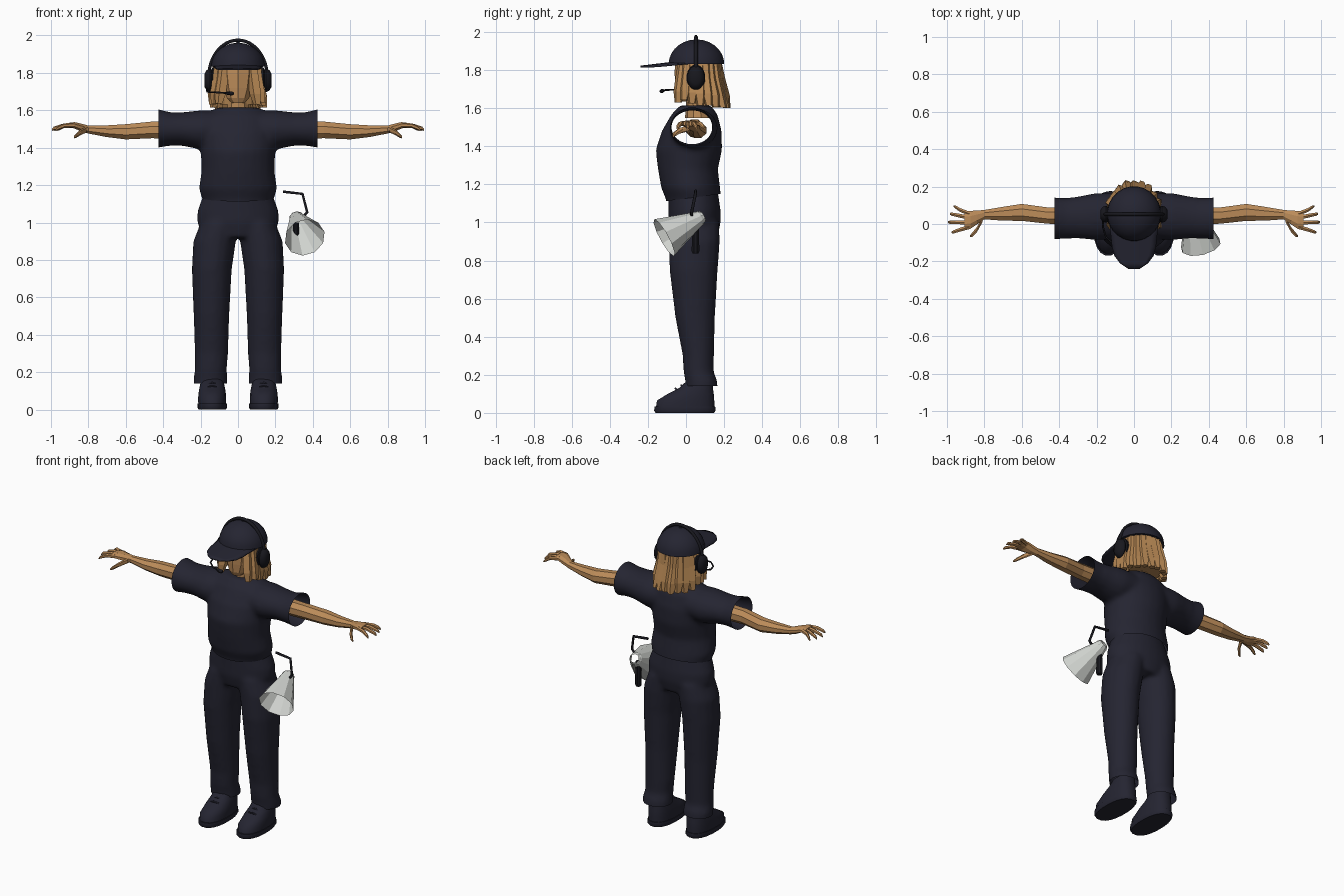
import bpy, bmesh, math, random
from mathutils import Vector

random.seed(4)
if "Cube" in bpy.data.objects:
    bpy.data.objects.remove(bpy.data.objects["Cube"])


def material(name, r, g, b):
    m = bpy.data.materials.new(name)
    m.use_nodes = True
    m.diffuse_color = (r, g, b, 1)
    bsdf = next(n for n in m.node_tree.nodes if n.type == 'BSDF_PRINCIPLED')
    bsdf.inputs["Base Color"].default_value = (r, g, b, 1)
    bsdf.inputs["Roughness"].default_value = 0.8
    return m


CLOTH = material("navy_cloth", 0.018, 0.018, 0.031)
PLASTIC = material("black_plastic", 0.009, 0.009, 0.013)
SKIN = material("tan_skin", 0.50, 0.26, 0.10)
HAIR = material("golden_hair", 0.48, 0.25, 0.09)
GREY = material("light_grey", 0.65, 0.67, 0.64)


def loft(bm, stations, axis='z', n=16, s=1, power=1.0, cap=True):
    """Skin elliptical sections (x, y, z, a, b) stacked along an axis; s mirrors x."""
    rings = []
    for x, y, z, a, b in stations:
        ring = []
        for i in range(n):
            t = math.tau * (i + 0.5) / n
            u = a * math.copysign(abs(math.cos(t)) ** power, math.cos(t))
            v = b * math.copysign(abs(math.sin(t)) ** power, math.sin(t))
            p = (x + u, y + v, z) if axis == 'z' else (x, y + u, z + v)
            ring.append(bm.verts.new((s * p[0], p[1], p[2])))
        rings.append(ring)
    for lo, hi in zip(rings, rings[1:]):
        for i in range(n):
            j = (i + 1) % n
            bm.faces.new((lo[i], lo[j], hi[j], hi[i]))
    if cap:
        bm.faces.new(rings[0])
        bm.faces.new(rings[-1])


def finish(name, bm, mat, smooth=None):
    bmesh.ops.recalc_face_normals(bm, faces=bm.faces[:])
    mesh = bpy.data.meshes.new(name)
    bm.to_mesh(mesh)
    bm.free()
    mesh.materials.append(mat)
    ob = bpy.data.objects.new(name, mesh)
    bpy.context.collection.objects.link(ob)
    if smooth:
        bpy.ops.object.select_all(action='DESELECT')
        ob.select_set(True)
        bpy.context.view_layer.objects.active = ob
        bpy.ops.object.shade_smooth_by_angle(angle=math.radians(smooth))
    return ob


def fuse(name, bm, mat, cuts):
    """Merge overlapping volumes into one soft garment, then trim it open."""
    ob = finish(name + "_form", bm, mat)
    rm = ob.modifiers.new("merge", 'REMESH')
    rm.mode, rm.voxel_size = 'VOXEL', 0.014
    sm = ob.modifiers.new("soften", 'SMOOTH')
    sm.factor, sm.iterations = 0.5, 6
    dg = bpy.context.evaluated_depsgraph_get()
    mesh = bpy.data.meshes.new_from_object(ob.evaluated_get(dg))
    bpy.data.objects.remove(ob)
    out = bmesh.new()
    out.from_mesh(mesh)
    for co, no in cuts:
        bmesh.ops.bisect_plane(out, geom=out.verts[:] + out.edges[:] + out.faces[:],
                               plane_co=co, plane_no=no, clear_outer=True)
    return finish(name, out, mat, 60)


def tube(name, pts, radius, mat):
    cu = bpy.data.curves.new(name, 'CURVE')
    cu.dimensions, cu.bevel_depth, cu.bevel_resolution = '3D', radius, 1
    cu.use_fill_caps = True
    sp = cu.splines.new('POLY')
    sp.points.add(len(pts) - 1)
    for p, co in zip(sp.points, pts):
        p.co = (*co, 1)
    cu.materials.append(mat)
    ob = bpy.data.objects.new(name, cu)
    bpy.context.collection.objects.link(ob)


SIDES = ((1, "left"), (-1, "right"))

# Shirt: torso and open sleeves
bm = bmesh.new()
loft(bm, [(0, .04, 1.06, .185, .14), (0, .04, 1.12, .19, .145), (0, .025, 1.18, .21, .155),
          (0, .01, 1.28, .195, .158), (0, .015, 1.38, .20, .175), (0, .03, 1.48, .21, .158),
          (0, .045, 1.57, .19, .12), (0, .05, 1.615, .11, .08)], n=24)
for s, _ in SIDES:
    loft(bm, [(.06, .045, 1.50, .12, .10), (.2, .04, 1.495, .128, .106), (.3, .035, 1.5, .113, .09),
              (.36, .03, 1.5, .11, .09), (.47, .03, 1.505, .115, .113)], 'x', s=s)
fuse("shirt", bm, CLOTH, [((.425, 0, 0), (1, 0, 0)), ((-.425, 0, 0), (-1, 0, 0)),
                          ((0, .03, 1.13), (0, .13, -1))])

# Trousers: hips and two legs
bm = bmesh.new()
loft(bm, [(0, .045, .92, .17, .12), (0, .045, 1.0, .22, .138), (0, .045, 1.06, .218, .138),
          (0, .035, 1.18, .175, .13)], n=24)
for s, _ in SIDES:
    loft(bm, [(.145, .085, .09, .09, .085), (.147, .08, .17, .092, .085), (.145, .066, .215, .086, .08),
              (.142, .065, .3, .09, .083), (.142, .048, .5, .096, .105), (.14, .04, .75, .108, .128),
              (.125, .045, .9, .115, .134), (.1, .045, 1.0, .1, .13)], s=s)
fuse("trousers", bm, CLOTH, [((0, 0, .14), (0, 0, -1))])

# Shoes with soles and laces
for s, side in SIDES:
    bm = bmesh.new()
    loft(bm, [(.138, -.005, .025, .075, .155), (.138, -.002, .065, .076, .152), (.138, .025, .1, .072, .122),
              (.138, .052, .13, .066, .09), (.138, .07, .165, .058, .07)], n=20, s=s, power=.85)
    finish("shoe_" + side, bm, CLOTH, 50)
    bm = bmesh.new()
    loft(bm, [(.138, -.006, 0, .074, .155), (.138, -.006, .012, .08, .163),
              (.138, -.006, .033, .079, .161)], n=20, s=s, power=.85)
    finish("sole_" + side, bm, CLOTH, 40)
    for i in range(2):
        y, z = -.055 + .03 * i, .118 + .017 * i
        tube(f"lace_{side}_{i}", [(s * .105, y + .01, z), (s * .138, y, z + .01), (s * .17, y + .01, z)],
             .005, CLOTH)

# Arms with faceted hands
FINGERS = ((.055, .965, .095), (.033, .985, .055), (.008, .995, .010), (-.016, .975, -.045))
for s, side in SIDES:
    bm = bmesh.new()
    loft(bm, [(.36, .045, 1.495, .05, .05), (.46, .045, 1.495, .047, .048), (.6, .062, 1.485, .049, .044),
              (.7, .055, 1.488, .04, .034), (.8, .05, 1.497, .027, .023), (.84, .035, 1.508, .04, .023),
              (.875, .022, 1.52, .052, .018), (.905, .02, 1.52, .05, .014)], 'x', n=8, s=s)
    for y, tx, ty in FINGERS:
        loft(bm, [(.88, y, 1.52, .013, .013), (.93, (y + ty) / 2, 1.518, .012, .012),
                  (tx - .01, ty * .9 + y * .1, 1.503, .01, .01), (tx, ty, 1.494, .005, .005)], 'x', n=6, s=s)
    loft(bm, [(.81, .025, 1.497, .018, .016), (.84, -.03, 1.483, .016, .015),
              (.865, -.058, 1.465, .013, .012), (.878, -.066, 1.455, .006, .006)], 'x', n=6, s=s)
    finish("arm_" + side, bm, SKIN)

# Head and neck
bm = bmesh.new()
loft(bm, [(0, .0, 1.64, .035, .04), (0, .01, 1.665, .062, .062), (0, .025, 1.72, .085, .082),
          (0, .04, 1.79, .098, .1), (0, .05, 1.87, .1, .105)], n=10)
loft(bm, [(0, .06, 1.55, .07, .065), (0, .055, 1.62, .06, .055), (0, .05, 1.7, .06, .055)], n=10)
finish("head", bm, SKIN)

# Hair: a core wrapped in chunky locks, longer at the back
bm = bmesh.new()
loft(bm, [(0, .10, 1.63, .10, .09), (0, .085, 1.74, .115, .09), (0, .075, 1.86, .115, .1)], n=12)
COUNT = 17
for i in range(COUNT):
    t = math.radians(-132 + 264 * i / (COUNT - 1))
    back = (1 + math.cos(t)) / 2
    end = 1.65 - .045 * back + random.uniform(-.012, .012)
    lock = []
    for f, r, w in ((0, .10, .03), (.4, .108, .034), (.75, .125, .034), (1, .138, .02)):
        r += random.uniform(-.004, .006)
        lock.append((r * math.sin(t), .055 + r * math.cos(t) * (1 + .18 * back * f),
                     1.86 + (end - 1.86) * f, w, w))
    loft(bm, lock, n=5)
finish("hair", bm, HAIR)

# Cap: dome, button and curved brim
bm = bmesh.new()
dome = []
for i in range(8):
    a = math.radians(88 * i / 7)
    dome.append((0, .055, 1.833 + .128 * math.sin(a), .144 * math.cos(a), .147 * math.cos(a)))
loft(bm, dome, n=24)
finish("cap_dome", bm, CLOTH, 50)
bm = bmesh.new()
loft(bm, [(0, .055, 1.955, .012, .012), (0, .055, 1.966, .009, .009)], n=8)
finish("cap_button", bm, CLOTH)
bm = bmesh.new()
rows = []
for y, half in ((.03, .135), (-.06, .124), (-.12, .118), (-.17, .105), (-.21, .075), (-.24, .03)):
    rows.append([bm.verts.new((half * k / 4, y, 1.85 + .12 * (y + .02) - .012 * (half * k / 4 / .12) ** 2))
                 for k in range(-4, 5)])
for a, b in zip(rows, rows[1:]):
    for k in range(8):
        bm.faces.new((a[k], a[k + 1], b[k + 1], b[k]))
brim = finish("cap_brim", bm, CLOTH, 50)
brim.modifiers.new("thickness", 'SOLIDIFY').thickness = .008

# Headset: band, ear cups and microphone
arc = [math.pi * i / 24 for i in range(25)]
tube("headset_band", [(.157 * math.cos(a), .052, 1.775 + .2 * math.sin(a)) for a in arc], .01, PLASTIC)
for s, side in SIDES:
    bm = bmesh.new()
    loft(bm, [(.11, .052, 1.76, .044, .062), (.12, .052, 1.76, .05, .07), (.137, .052, 1.76, .05, .07),
              (.142, .052, 1.76, .042, .06), (.15, .052, 1.76, .046, .064), (.168, .052, 1.76, .04, .056),
              (.18, .052, 1.76, .022, .034)], 'x', n=16, s=s)
    finish("ear_cup_" + side, bm, PLASTIC, 40)
tube("microphone_boom", [(-.165, .04, 1.72), (-.165, -.02, 1.70), (-.15, -.07, 1.697),
                         (-.1, -.115, 1.695), (-.04, -.125, 1.69)], .005, PLASTIC)
bm = bmesh.new()
loft(bm, [(-.065, -.125, 1.691, .006, .006), (-.055, -.125, 1.691, .012, .011),
          (-.03, -.127, 1.69, .012, .011), (-.022, -.127, 1.69, .006, .006)], 'x', n=8)
finish("microphone", bm, PLASTIC, 40)

# Megaphone: open faceted horn, collar, grip and hanging strap
mouth, rear = Vector((.357, -.115, .92)), Vector((.31, .085, 1.03))
for name, a, b, ra, rb in (("megaphone_horn", rear, mouth, .033, .11),
                           ("megaphone_collar", rear.lerp(mouth, -.03), rear.lerp(mouth, .05), .026, .04)):
    bm = bmesh.new()
    d = b - a
    mat = d.to_track_quat('Z', 'Y').to_matrix().to_4x4()
    mat.translation = (a + b) / 2
    bmesh.ops.create_cone(bm, cap_ends=False, segments=10, radius1=ra, radius2=rb, depth=d.length, matrix=mat)
    finish(name, bm, GREY)
bm = bmesh.new()
loft(bm, [(.31, .05, .838, .016, .016), (.31, .05, .85, .02, .022), (.31, .05, .93, .018, .02),
          (.31, .05, 1.0, .016, .018)], n=8)
finish("megaphone_grip", bm, PLASTIC, 40)
tube("megaphone_strap", [(.24, .05, 1.165), (.345, .05, 1.153), (.37, .03, 1.055), (.352, .03, 1.035)],
     .008, PLASTIC)
